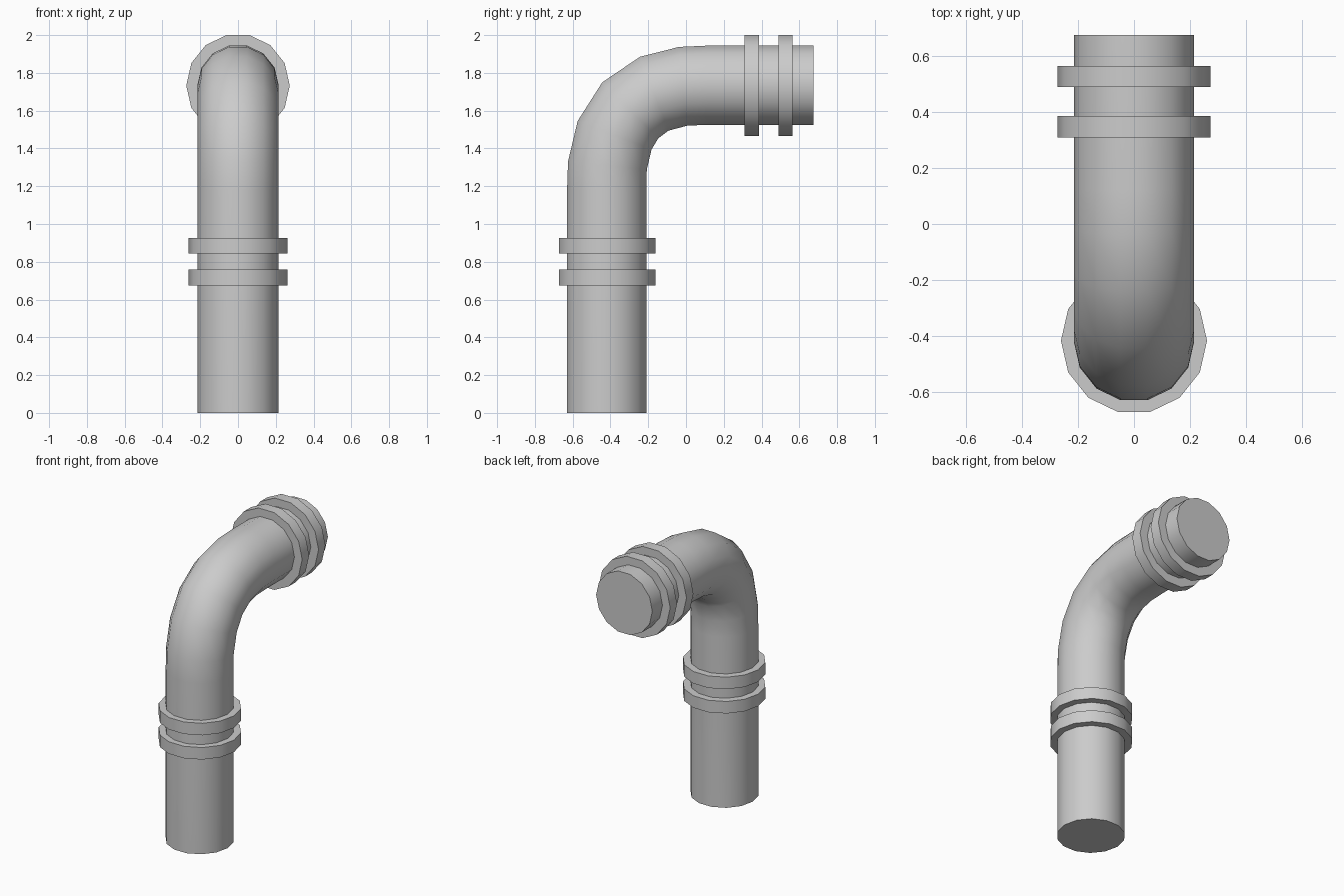
import bpy, bmesh, math
from mathutils import Vector

if "Cube" in bpy.data.objects:
    bpy.data.objects.remove(bpy.data.objects["Cube"])

SIDES = 14


def tube(name, stations, radius):
    """Capped tube swept in the YZ plane; stations are (y, z, degrees from vertical)."""
    bm = bmesh.new()
    rings = []
    for y, z, deg in stations:
        a = math.radians(deg)
        side = Vector((0, -math.cos(a), math.sin(a)))
        ring = []
        for i in range(SIDES):
            t = 2 * math.pi * i / SIDES
            p = Vector((0, y, z)) + radius * (math.cos(t) * Vector((1, 0, 0)) + math.sin(t) * side)
            ring.append(bm.verts.new(p))
        rings.append(ring)
    for a, b in zip(rings, rings[1:]):
        for i in range(SIDES):
            j = (i + 1) % SIDES
            bm.faces.new((a[i], a[j], b[j], b[i]))
    bm.faces.new(rings[0])
    bm.faces.new(rings[-1])
    bmesh.ops.recalc_face_normals(bm, faces=bm.faces)
    mesh = bpy.data.meshes.new(name)
    bm.to_mesh(mesh)
    bm.free()
    ob = bpy.data.objects.new(name, mesh)
    bpy.context.collection.objects.link(ob)
    bpy.ops.object.select_all(action='DESELECT')
    ob.select_set(True)
    bpy.context.view_layer.objects.active = ob
    bpy.ops.object.shade_smooth_by_angle(angle=math.radians(35))
    return ob


CY, CZ = -0.42, 1.735   # axes of the vertical and horizontal runs

# Bent pipe
tube("pipe", [
    (CY, 0, 0), (CY, 1.18, 0), (-0.416, 1.31, 6), (-0.378, 1.47, 21),
    (-0.295, 1.602, 45), (-0.168, 1.69, 69), (-0.015, 1.729, 84),
    (0.12, CZ, 90), (0.675, CZ, 90)], 0.215)

# Collars on the vertical run
for n, (z0, z1) in enumerate([(0.675, 0.758), (0.843, 0.926)], 1):
    tube(f"lower_collar_{n}", [(CY + 0.003, z0, 0), (CY + 0.003, z1, 0)], 0.261)

# Collars on the horizontal run
for n, (y0, y1) in enumerate([(0.31, 0.386), (0.489, 0.564)], 1):
    tube(f"upper_collar_{n}", [(y0, CZ - 0.002, 90), (y1, CZ - 0.002, 90)], 0.274)
